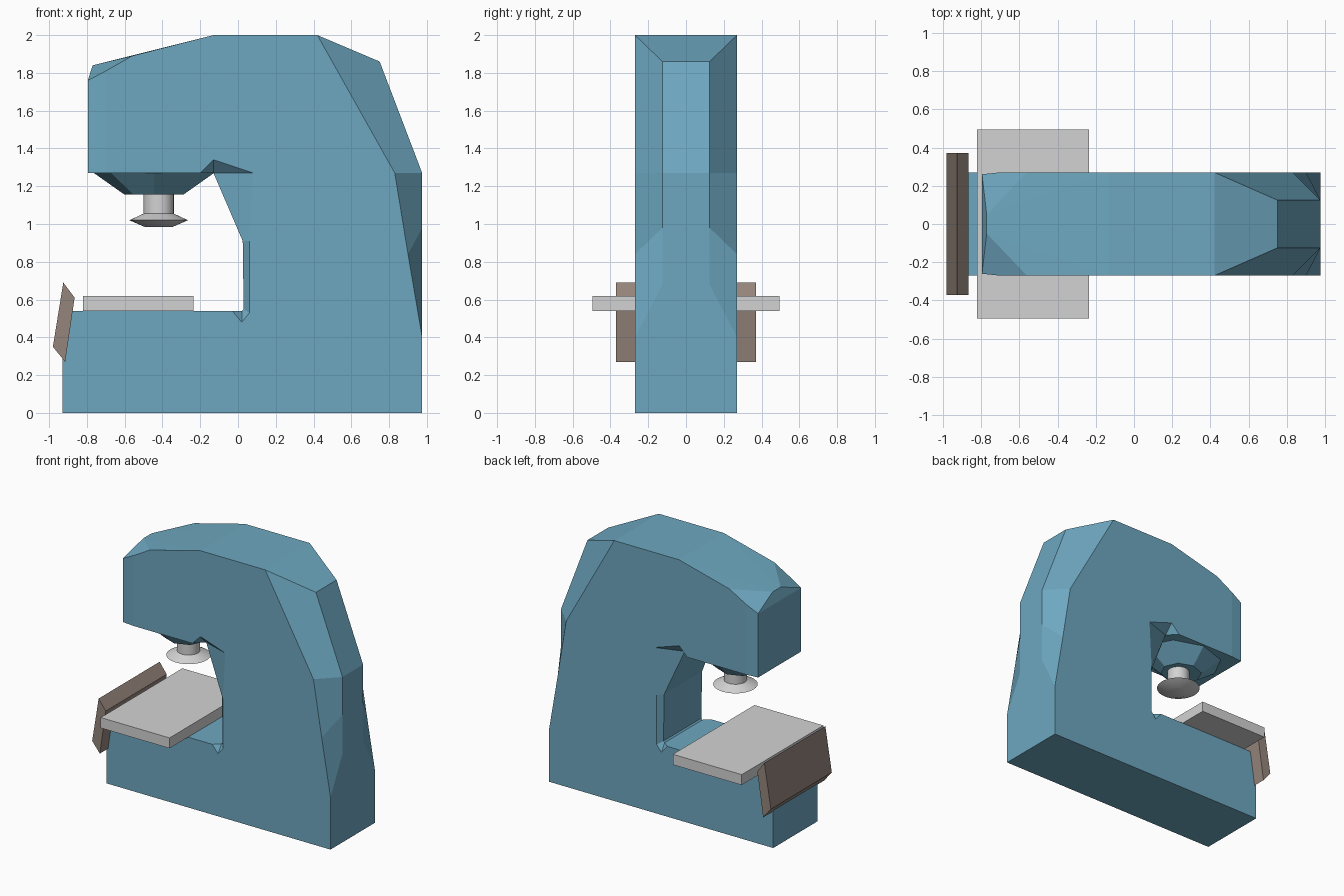
import bpy, bmesh, math

if "Cube" in bpy.data.objects:
    bpy.data.objects.remove(bpy.data.objects["Cube"])


def material(name, rgb):
    m = bpy.data.materials.new(name)
    m.diffuse_color = (*rgb, 1)
    m.use_nodes = True
    m.node_tree.nodes["Principled BSDF"].inputs["Base Color"].default_value = m.diffuse_color
    return m


BLUE = material("blue paint", (0.155, 0.39, 0.53))
GREY = material("light grey metal", (0.65, 0.65, 0.65))
BROWN = material("brown panel", (0.30, 0.235, 0.20))


def finish(bm, name, mat):
    bmesh.ops.recalc_face_normals(bm, faces=bm.faces)
    mesh = bpy.data.meshes.new(name)
    bm.to_mesh(mesh)
    bm.free()
    mesh.materials.append(mat)
    ob = bpy.data.objects.new(name, mesh)
    bpy.context.collection.objects.link(ob)
    return ob


def faceted_slab(name, ring, half, mat):
    """Slab from a side outline; each entry is (x, z) for a plain edge
    or (x, z, inner x, inner z, inner half width) for a chamfered one."""
    bm = bmesh.new()
    cache = {}

    def vert(x, y, z):
        key = (x, y, z)
        if key not in cache:
            cache[key] = bm.verts.new(key)
        return cache[key]

    def face(verts):
        verts = list(dict.fromkeys(verts))
        if len(verts) > 2:
            bm.faces.new(verts)

    rows = [r if len(r) == 5 else (r[0], r[1], r[0], r[1], half) for r in ring]
    outer = {s: [vert(r[0], s * half, r[1]) for r in rows] for s in (1, -1)}
    inner = {s: [vert(r[2], s * r[4], r[3]) for r in rows] for s in (1, -1)}
    for i in range(len(rows)):
        j = (i + 1) % len(rows)
        for s in (1, -1):
            face([outer[s][i], outer[s][j], inner[s][j], inner[s][i]])
        face([inner[1][i], inner[1][j], inner[-1][j], inner[-1][i]])
    for s in (1, -1):
        face(outer[s])
    return finish(bm, name, mat)


def lathe(name, centre, profile, sides, mat, smooth=False):
    """Stack of rings (radius x, radius y, z), capped at both ends."""
    bm = bmesh.new()
    rings = []
    for rx, ry, z in profile:
        rings.append([bm.verts.new((centre + rx * math.cos(a), ry * math.sin(a), z))
                      for a in (2 * math.pi * k / sides for k in range(sides))])
    for a, b in zip(rings, rings[1:]):
        for k in range(sides):
            n = (k + 1) % sides
            bm.faces.new([a[k], a[n], b[n], b[k]])
    bm.faces.new(rings[0])
    bm.faces.new(rings[-1])
    ob = finish(bm, name, mat)
    if smooth:
        bpy.context.view_layer.objects.active = ob
        ob.select_set(True)
        bpy.ops.object.shade_smooth_by_angle(angle=math.radians(25))
        ob.select_set(False)
    return ob


# C-shaped machine frame: base, throat, nose, top and chamfered back
faceted_slab("machine_frame", [
    (-0.93, 0), (-0.93, 0.54),
    (-0.03, 0.54),
    (0.02, 0.48, 0.02, 0.54, 0.23),
    (0.06, 0.53, 0.03, 0.55, 0.23),
    (0.06, 0.91, 0.025, 0.91, 0.23),
    (0.08, 1.27, -0.13, 1.27, 0.20),
    (-0.13, 1.34, -0.131, 1.27, 0.20),
    (-0.20, 1.27),
    (-0.70, 1.27, -0.795, 1.27, 0.26),
    (-0.70, 1.81, -0.795, 1.76, 0.26),
    (-0.56, 1.89, -0.77, 1.84, 0.05),
    (-0.13, 2.0),
    (0.42, 2.0),
    (0.42, 2.0, 0.75, 1.86, 0.125),
    (0.83, 1.27, 0.975, 1.27, 0.125),
    (0.90, 0.84, 0.975, 0.98, 0.125),
    (0.975, 0.40, 0.975, 0.68, 0.125),
    (0.975, 0),
], 0.27, BLUE)

# tapered boss under the head
lathe("head_boss", -0.445,
      [(0.325, 0.26, 1.275), (0.155, 0.14, 1.155)], 8, BLUE)

# spindle and flared foot
lathe("spindle", -0.42, [(0.08, 0.08, 1.05), (0.08, 0.08, 1.16)], 32, GREY, True)
lathe("spindle_foot", -0.42,
      [(0.075, 0.075, 0.985), (0.155, 0.155, 1.02), (0.08, 0.08, 1.055)],
      32, GREY, True)

# work table and slanted front panel
faceted_slab("work_table", [(-0.82, 0.54), (-0.82, 0.62),
                            (-0.235, 0.62), (-0.235, 0.54)], 0.495, GREY)
faceted_slab("front_panel", [(-0.98, 0.35), (-0.925, 0.69),
                             (-0.865, 0.61), (-0.915, 0.27)], 0.37, BROWN)
